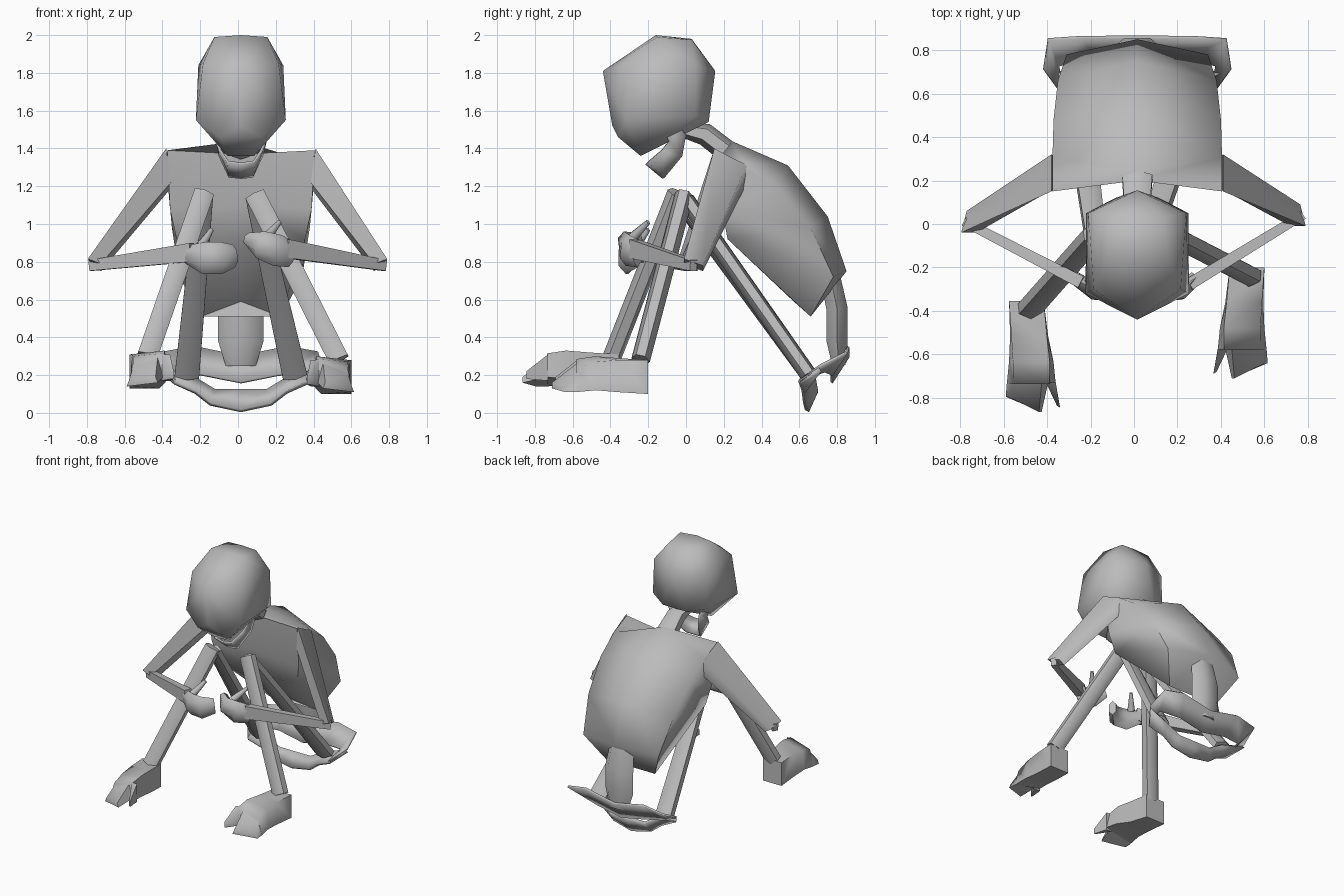
import bpy, bmesh, math
from mathutils import Vector

if "Cube" in bpy.data.objects:
    bpy.data.objects.remove(bpy.data.objects["Cube"])

mat = bpy.data.materials.new("bone_grey")
mat.diffuse_color = (0.5, 0.5, 0.5, 1)
mat.use_nodes = True
mat.node_tree.nodes["Principled BSDF"].inputs["Base Color"].default_value = mat.diffuse_color
CX = 0.015  # sagittal plane of the body


def finish(bm, name, angle=50):
    bmesh.ops.recalc_face_normals(bm, faces=bm.faces)
    me = bpy.data.meshes.new(name)
    bm.to_mesh(me)
    bm.free()
    ob = bpy.data.objects.new(name, me)
    bpy.context.collection.objects.link(ob)
    me.materials.append(mat)
    bpy.ops.object.select_all(action='DESELECT')
    ob.select_set(True)
    bpy.context.view_layer.objects.active = ob
    bpy.ops.object.shade_smooth_by_angle(angle=math.radians(angle))
    return ob


def loft(name, rings, angle=50):
    """Skin a list of equal closed rings and cap both ends."""
    bm = bmesh.new()
    vs = [[bm.verts.new(p) for p in r] for r in rings]
    n = len(vs[0])
    for a, b in zip(vs, vs[1:]):
        for i in range(n):
            j = (i + 1) % n
            bm.faces.new((a[i], a[j], b[j], b[i]))
    bm.faces.new(vs[0])
    bm.faces.new(vs[-1])
    return finish(bm, name, angle)


def tube(name, path, sides=6, turn=30, angle=65):
    """Skin along path stations of (point, half width, half height)."""
    pts = [Vector(s[0]) for s in path]
    rings = []
    for i, (p, w, h) in enumerate(path):
        d = (pts[min(i + 1, len(pts) - 1)] - pts[max(i - 1, 0)]).normalized()
        up = Vector((0, 0, 1)) if abs(d.z) < 0.75 else Vector((0, -1, 0))
        s = d.cross(up).normalized()
        u = s.cross(d)
        ring = []
        for k in range(sides):
            t = math.radians(turn) + math.tau * k / sides
            ring.append(pts[i] + s * w * math.cos(t) + u * h * math.sin(t))
        rings.append(ring)
    return loft(name, rings, angle)


def ribbon(name, stations, thick):
    """Mirrored curved plate from (edge a, edge b) pairs ending on the centre."""
    left = [[(-x, y, z) for x, y, z in s] for s in stations[-2::-1]]
    bm = bmesh.new()
    vs = [[bm.verts.new((x + CX, y, z)) for x, y, z in s] for s in stations + left]
    for a, b in zip(vs, vs[1:]):
        bm.faces.new((a[0], a[1], b[1], b[0]))
    ob = finish(bm, name, 60)
    mod = ob.modifiers.new("thickness", 'SOLIDIFY')
    mod.thickness = thick
    mod.offset = 0
    return ob


# skull: convex shell over mirrored half points
half = [(0, -.16, 2.0), (.14, -.15, 1.99), (.12, .03, 1.975), (0, .03, 1.98),
        (0, .155, 1.81), (.225, .05, 1.84), (.2, -.3, 1.85), (0, -.44, 1.81),
        (.238, -.32, 1.55), (.235, .05, 1.57), (.1, .12, 1.54), (.11, -.36, 1.46),
        (0, -.39, 1.52), (.07, -.24, 1.36), (.07, -.08, 1.46)]
bm = bmesh.new()
for x, y, z in half:
    for s in ((1, -1) if x else (1,)):
        bm.verts.new((CX + s * x, y, z))
bmesh.ops.convex_hull(bm, input=bm.verts)
finish(bm, "skull", 80)

# jaw
ribbon("jaw", [[(.16, -.14, 1.53), (.16, -.06, 1.55)],
               [(.13, -.09, 1.44), (.13, 0, 1.47)],
               [(.11, -.13, 1.39), (.11, -.02, 1.36)],
               [(.07, -.20, 1.33), (.06, -.11, 1.25)],
               [(0, -.21, 1.32), (0, -.12, 1.245)]], .015)

# neck
tube("neck", [((CX, -.02, 1.50), .06, .04), ((CX, .10, 1.475), .07, .06),
              ((CX, .21, 1.39), .08, .06)])

# ribcage: half rings of front centre, front side, back side, back centre
ribs = [[(0, .2, 1.37), (.39, .15, 1.39), (.39, .31, 1.32), (0, .24, 1.44)],
        [(0, .2, 1.1), (.375, .19, 1.08), (.385, .48, 1.2), (0, .54, 1.31)],
        [(0, .28, .87), (.34, .22, .92), (.365, .66, .98), (0, .75, 1.04)],
        [(0, .57, .59), (.21, .66, .51), (.325, .78, .72), (0, .85, .75)]]
rings = []
for f, sf, sb, b in ribs:
    ring = [f, sf, sb, b, (-sb[0], *sb[1:]), (-sf[0], *sf[1:])]
    rings.append([(x + CX, y, z) for x, y, z in ring])
loft("ribcage", rings, 80)

# lower spine
tube("lower_spine", [((CX, .76, .74), .10, .06), ((CX, .80, .55), .12, .065),
                     ((CX, .80, .38), .12, .065), ((CX, .81, .25), .08, .04)], 6, 0)

# pelvis: back plate with flaring wings, then the lower hoop
ribbon("pelvis_back", [[(.43, .71, .25), (.35, .60, .17)],
                       [(.41, .85, .32), (.36, .73, .22)],
                       [(.25, .86, .35), (.2, .77, .2)],
                       [(0, .86, .30), (0, .77, .16)]], .015)
ribbon("pelvis_hoop", [[(.43, .71, .23), (.35, .60, .16)],
                       [(.26, .68, .19), (.24, .62, .11)],
                       [(.14, .69, .12), (.16, .63, .045)],
                       [(0, .69, .12), (0, .64, .01)]], .025)

# legs: hip, knee, ankle
legs = {"left": ((-.27, .65, .2), (-.18, -.04, 1.14), (-.48, -.39, .3)),
        "right": ((.30, .65, .2), (.09, .0, 1.13), (.535, -.24, .28))}
for side, (hip, knee, ankle) in legs.items():
    tube(side + "_thigh", [(knee, .055, .045), (hip, .075, .045)])
    top = Vector(knee) + Vector((0, -.01, .025))
    tube(side + "_shin", [(top, .062, .05), (ankle, .062, .05)])


def foot_ring(x0, x1, y, z0, z1, slant=0, tilt=0.0):
    """Four-sided section, raised on the inner edge by tilt."""
    return [(x0, y, z0 + tilt), (x1, y + slant, z0),
            (x1 - tilt * .6, y + slant, z1 - tilt), (x0 + tilt * .6, y, z1)]


# feet: heel to ball, then a broad outer toe block and a thin inner toe
for side, s, dx, dy, dz in (("right", 1, 0, 0, 0), ("left", -1, .025, -.155, .03)):
    def place(ring):
        return [(s * x + dx, y + dy, z + dz) for x, y, z in ring]
    body = [foot_ring(.44, .60, -.2, .10, .28),
            foot_ring(.42, .595, -.36, .11, .29, 0, .01),
            foot_ring(.395, .60, -.48, .12, .30, 0, .03),
            foot_ring(.385, .61, -.58, .11, .285, 0, .05)]
    outer = [foot_ring(.42, .61, -.575, .11, .265, 0, .05),
             foot_ring(.45, .615, -.71, .11, .16, .07, .02)]
    inner = [foot_ring(.385, .43, -.575, .14, .28),
             foot_ring(.365, .38, -.69, .15, .19, .01)]
    for part, rr in (("foot", body), ("outer_toes", outer), ("inner_toe", inner)):
        loft(f"{side}_{part}", [place(r) for r in rr], 80)

# arms: blade-shaped upper arm, tapered forearm
for side, s, elbow, wrist in (("left", -1, (-.755, .01, .79), (-.24, -.27, .85)),
                              ("right", 1, (.75, .04, .79), (.25, -.28, .87))):
    ex, ey, ez = elbow
    shoulder = [(.395, .15, 1.40), (.395, .32, 1.31), (.37, .31, 1.19), (.37, .17, 1.22)]
    end = [(ex + s * .04, ey - .05, ez + .025), (ex + s * .015, ey + .05, ez - .01),
           (ex - s * .03, ey + .05, ez - .04), (ex - s * .03, ey - .05, ez)]
    loft(side + "_upper_arm", [[(CX + s * x, y, z) for x, y, z in shoulder], end], 65)
    tip = (ex + s * .025, ey, ez - .01)
    tube(side + "_forearm", [(tip, .03, .04), (wrist, .04, .07)], 4, 45)

# curled hands
tube("left_hand", [((-.27, -.25, .84), .035, .05), ((-.18, -.31, .82), .045, .085),
                   ((-.09, -.32, .82), .045, .085), ((-.02, -.26, .83), .03, .06)])
tube("left_thumb", [((-.2, -.27, .88), .03, .03), ((-.14, -.2, .97), .012, .015)])
tube("right_hand", [((.28, -.25, .84), .035, .07), ((.21, -.31, .86), .045, .085),
                    ((.12, -.32, .89), .045, .075), ((.05, -.25, .92), .03, .035)])
tube("right_thumb", [((.15, -.28, .93), .03, .03), ((.22, -.2, 1.01), .012, .015)])
